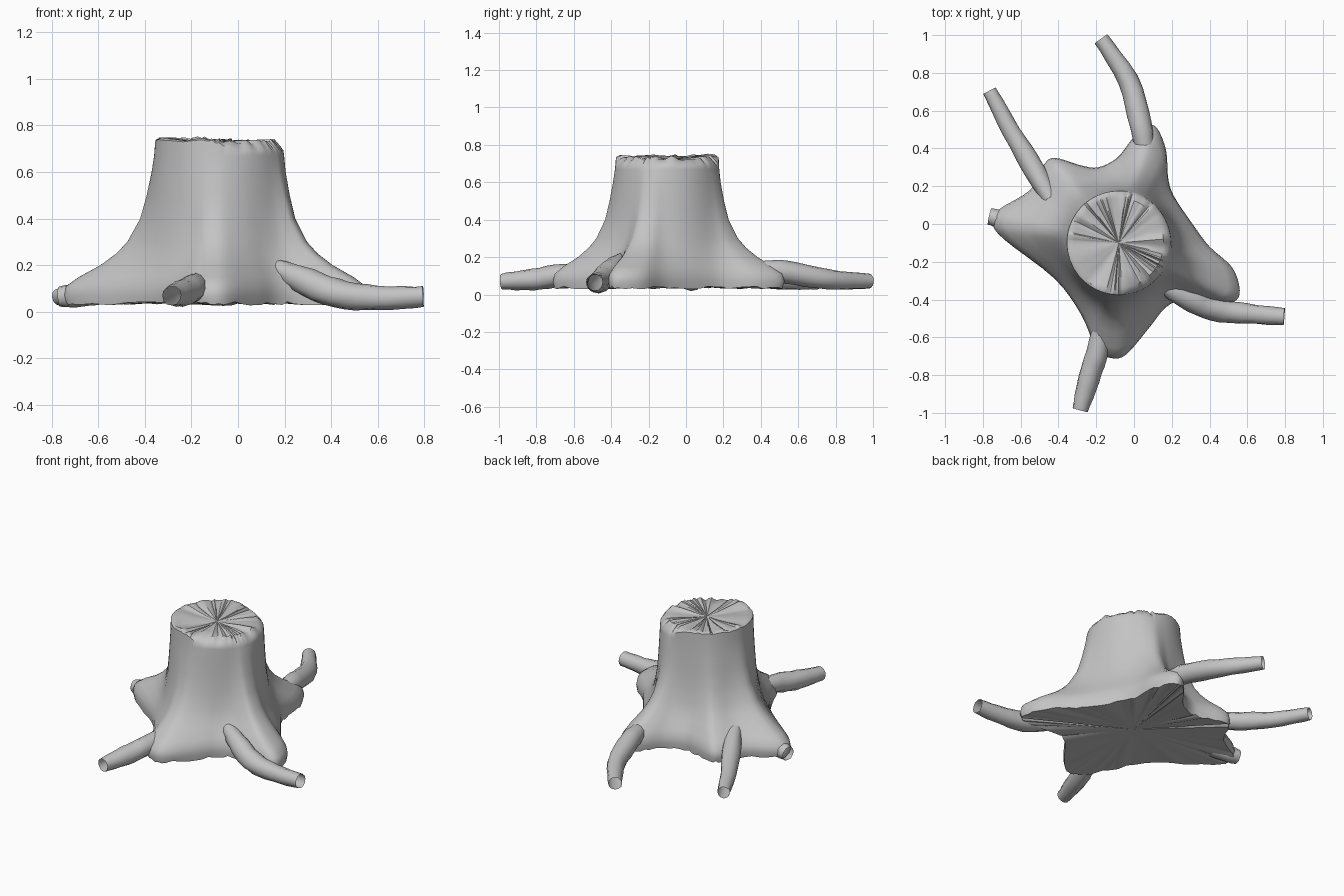
import bpy, bmesh, math, random
from mathutils import Vector

random.seed(4)
cube = bpy.data.objects.get("Cube")
if cube:
    bpy.data.objects.remove(cube)

bark = bpy.data.materials.new("grey_bark")
bark.use_nodes = True
grey = (0.55, 0.55, 0.55, 1)
bark.diffuse_color = grey
bark.node_tree.nodes["Principled BSDF"].inputs["Base Color"].default_value = grey


def catmull(points, steps, closed):
    """Resample a list of vectors as a smooth curve through every point."""
    count = len(points)
    result = []

    def at(i):
        return points[i % count] if closed else points[max(0, min(count - 1, i))]

    for i in range(count if closed else count - 1):
        a, b, c, d = (at(i + k) for k in (-1, 0, 1, 2))
        for s in range(steps):
            t = s / steps
            result.append(0.5 * (2 * b + (c - a) * t + (2 * a - 5 * b + 4 * c - d) * t**2
                                 + (3 * b - a - 3 * c + d) * t**3))
    if not closed:
        result.append(points[-1])
    return result


def bridge(bm, lower, upper):
    count = len(lower)
    for i in range(count):
        j = (i + 1) % count
        bm.faces.new((lower[i], lower[j], upper[j], upper[i]))


def finish(name, bm, angle):
    bmesh.ops.recalc_face_normals(bm, faces=bm.faces)
    mesh = bpy.data.meshes.new(name)
    bm.to_mesh(mesh)
    bm.free()
    obj = bpy.data.objects.new(name, mesh)
    bpy.context.collection.objects.link(obj)
    mesh.materials.append(bark)
    bpy.ops.object.select_all(action="DESELECT")
    obj.select_set(True)
    bpy.context.view_layer.objects.active = obj
    bpy.ops.object.shade_smooth_by_angle(angle=math.radians(angle))
    return obj


# Lobed outline of the trunk foot, anticlockwise from the left front lobe
centre = Vector((-0.08, -0.1))
outline = [Vector(p) for p in (
    (0.56, -0.35), (0.52, -0.23), (0.40, -0.12), (0.31, 0.0), (0.21, 0.15),
    (0.18, 0.25), (0.17, 0.39), (0.12, 0.51), (0.06, 0.52), (-0.01, 0.45),
    (-0.09, 0.35), (-0.19, 0.30), (-0.28, 0.31), (-0.42, 0.35), (-0.48, 0.31),
    (-0.55, 0.18), (-0.71, 0.08), (-0.75, 0.01), (-0.69, -0.08), (-0.42, -0.29),
    (-0.28, -0.48), (-0.20, -0.66), (-0.12, -0.71), (-0.04, -0.69), (0.08, -0.55),
    (0.17, -0.44), (0.27, -0.40), (0.42, -0.41), (0.53, -0.41))]
foot = [p - centre for p in catmull(outline, 4, True)]
count = len(foot)
top_radius = 0.275

# Trunk side: how far each height flares from the cut top to the foot outline
flare = ((0.04, 0.97), (0.07, 1.0), (0.11, 0.97), (0.15, 0.83), (0.2, 0.6),
         (0.25, 0.43), (0.3, 0.31), (0.4, 0.17), (0.5, 0.1), (0.6, 0.045), (0.67, 0.015))
bm = bmesh.new()
rings = []
for z, amount in flare:
    ring = []
    for p in foot:
        xy = centre + p.normalized() * (top_radius + (p.length - top_radius) * amount)
        dip = random.uniform(-0.012, 0.004) if z < 0.05 else 0
        ring.append(bm.verts.new((xy.x, xy.y, z + dip)))
    rings.append(ring)

# Cut top: a ragged rim, lower on the left side, with radial splinters inside
splinter = [random.uniform(-1, 1) for _ in foot]
splinter = [(splinter[i - 1] + splinter[i]) / 2 for i in range(count)]
for scale, height, drop, rough in ((1.0, 0.735, 0.045, 0.006), (0.95, 0.742, 0.035, 0.008),
                                   (0.86, 0.738, 0.008, 0.016), (0.55, 0.73, 0, 0.01),
                                   (0.25, 0.725, 0, 0.005)):
    ring = []
    for p, s in zip(foot, splinter):
        direction = p.normalized()
        xy = centre + direction * top_radius * scale
        low = max(0, min(1, direction.x * 2.5 + 0.3))
        ring.append(bm.verts.new((xy.x, xy.y, height - drop * low + rough * s)))
    rings.append(ring)
for lower, upper in zip(rings, rings[1:]):
    bridge(bm, lower, upper)

# Close the top and the slightly hollow underside with fans
for ring, z in ((rings[-1], 0.725), (rings[0], 0.06)):
    hub = bm.verts.new((centre.x, centre.y, z))
    for i in range(count):
        bm.faces.new((ring[i], ring[(i + 1) % count], hub))
finish("stump_trunk", bm, 40)


def root(name, path, radii, sides=12):
    """Knotty tapering tube with an open cut end."""
    centres = catmull([Vector(p) for p in path], 4, False)
    sizes = catmull([Vector((r, 0)) for r in radii], 4, False)
    bm = bmesh.new()
    rings = []
    for i, (c, size) in enumerate(zip(centres, sizes)):
        ahead = centres[min(i + 1, len(centres) - 1)] - centres[max(i - 1, 0)]
        side = ahead.cross(Vector((0, 0, 1))).normalized()
        up = side.cross(ahead).normalized()
        ring = []
        for k in range(sides):
            a = math.tau * k / sides
            r = size.x * random.uniform(0.95, 1.05)
            ring.append(bm.verts.new(c + r * (side * math.cos(a) + up * math.sin(a))))
        rings.append(ring)
    for lower, upper in zip(rings, rings[1:]):
        bridge(bm, lower, upper)
    bm.faces.new(rings[0])
    finish(name, bm, 50)


root("left_root",
     ((0.14, -0.33, 0.2), (0.27, -0.39, 0.14), (0.42, -0.45, 0.08), (0.6, -0.475, 0.06), (0.795, -0.49, 0.065)),
     (0.03, 0.058, 0.062, 0.053, 0.044))
root("front_root",
     ((-0.17, -0.52, 0.13), (-0.19, -0.66, 0.105), (-0.24, -0.82, 0.08), (-0.285, -0.985, 0.07)),
     (0.04, 0.058, 0.057, 0.042))
root("right_root",
     ((-0.44, 0.13, 0.16), (-0.53, 0.29, 0.11), (-0.65, 0.49, 0.075), (-0.765, 0.705, 0.065)),
     (0.045, 0.055, 0.048, 0.038))
root("back_root",
     ((0.06, 0.4, 0.13), (0.035, 0.53, 0.12), (-0.03, 0.76, 0.08), (-0.175, 0.98, 0.07)),
     (0.05, 0.06, 0.054, 0.04))
root("right_root_stub",
     ((-0.6, 0.0, 0.08), (-0.7, 0.025, 0.07), (-0.765, 0.04, 0.065)),
     (0.05, 0.05, 0.044))
